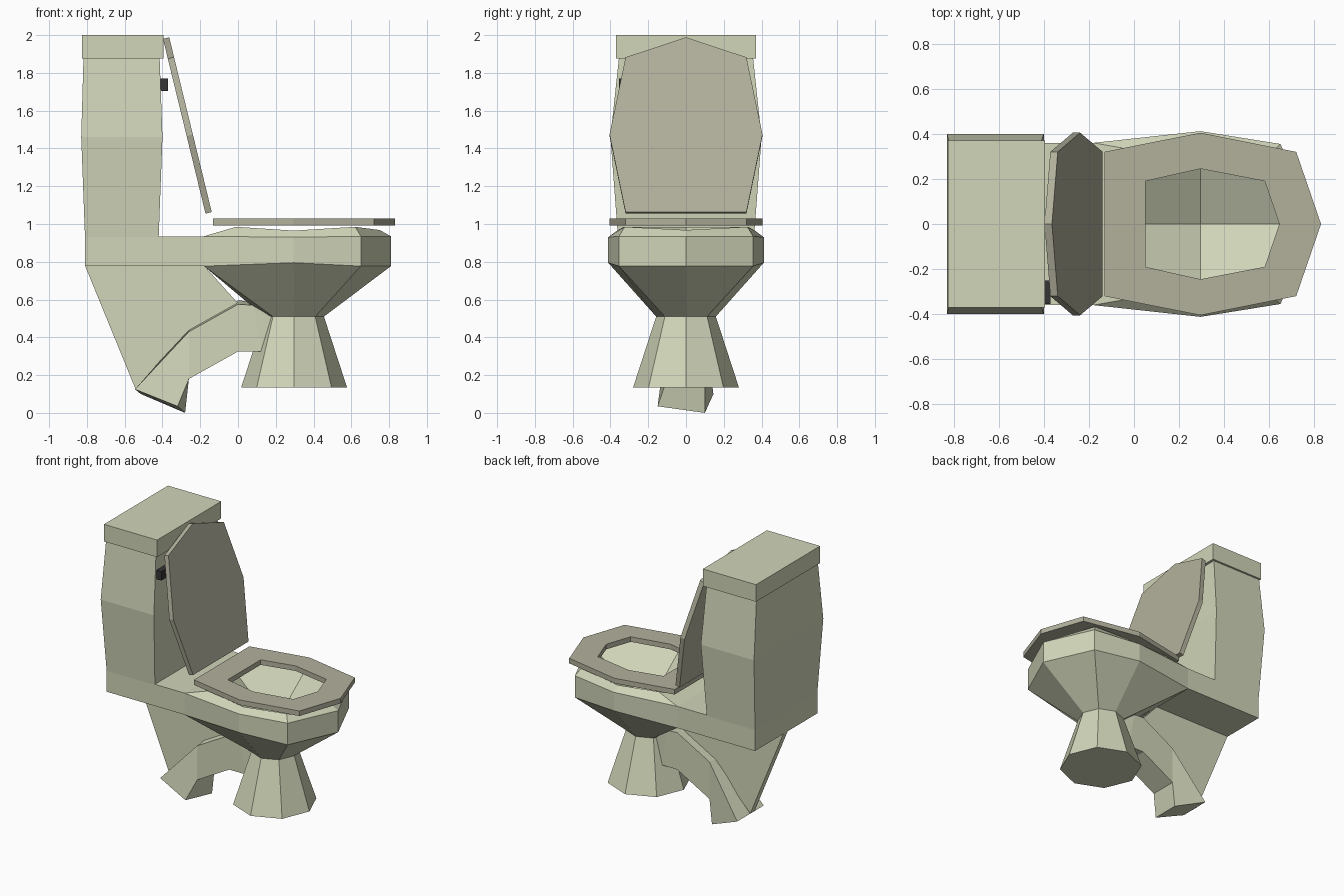
import bpy, bmesh, math
from mathutils import Vector

if "Cube" in bpy.data.objects:
    bpy.data.objects.remove(bpy.data.objects["Cube"])


def material(name, rgb):
    m = bpy.data.materials.new(name)
    m.diffuse_color = (*rgb, 1)
    m.use_nodes = True
    m.node_tree.nodes["Principled BSDF"].inputs["Base Color"].default_value = m.diffuse_color
    return m


CERAMIC = material("ceramic", (0.64, 0.67, 0.485))
SEAT = material("seat_plastic", (0.45, 0.44, 0.335))
DARK = material("dark_metal", (0.035, 0.035, 0.035))


def loft(name, rings, mat, caps=True, closed=False, extra=None):
    """Skin equal-length rings of points with flat quads."""
    bm = bmesh.new()
    vs = [[bm.verts.new(p) for p in r] for r in rings]
    n = len(rings[0])
    pairs = list(zip(vs, vs[1:])) + ([(vs[-1], vs[0])] if closed else [])
    for a, b in pairs:
        for i in range(n):
            j = (i + 1) % n
            bm.faces.new((a[i], a[j], b[j], b[i]))
    if caps and not closed:
        bm.faces.new(vs[0])
        if not extra:
            bm.faces.new(vs[-1])
    if extra:
        extra(bm, vs)
    bmesh.ops.recalc_face_normals(bm, faces=bm.faces)
    me = bpy.data.meshes.new(name)
    bm.to_mesh(me)
    bm.free()
    ob = bpy.data.objects.new(name, me)
    bpy.context.collection.objects.link(ob)
    me.materials.append(mat)
    return ob


def mirror_outline(half):
    """Half outline (y >= 0) -> full loop, points on y = 0 kept once."""
    return half + [(p[0], -p[1], *p[2:]) for p in reversed(half) if p[1] > 0]


def rim(half):
    """Loop from front tip to rear centre, then mirrored back round."""
    return half + [(x, -y, z) for x, y, z in reversed(half[1:-1])]


def rect(x0, x1, y, z):
    return [(x0, -y, z), (x1, -y, z), (x1, y, z), (x0, y, z)]


def octagon(r, z, cx=0.297):
    return [(cx + r * math.cos(k * math.pi / 4), r * math.sin(k * math.pi / 4), z)
            for k in range(8)]


# bowl: pedestal, flared underside, rim band, bevelled top
def basin(bm, vs):
    top = vs[-1]
    c = bm.verts.new((0.295, 0, 0.69))
    for k in range(0, 8, 2):
        # quads meet at the bottom; corners sit on centre lines
        bm.faces.new((c, top[k], top[k + 1], top[(k + 2) % 8]))


upper = rim([(0.75, 0, 0.968), (0.62, 0.325, 0.985), (0.295, 0.365, 0.965),
             (-0.01, 0.33, 0.985), (-0.01, 0, 0.985)])


def interior(bm, vs):
    top = vs[-1]
    c = bm.verts.new((0.295, 0, 0.69))
    bm.faces.new((c, top[0], top[1], top[2]))
    bm.faces.new((c, top[2], top[3], top[4]))
    bm.faces.new((c, top[4], top[5], top[6]))
    bm.faces.new((c, top[6], top[7], top[0]))


loft("bowl", [
    octagon(0.28, 0.135),
    octagon(0.158, 0.51),
    rim([(0.81, 0, 0.777), (0.65, 0.355, 0.777), (0.295, 0.412, 0.795),
         (-0.18, 0.36, 0.777), (-0.18, 0, 0.777)]),
    rim([(0.81, 0, 0.935), (0.65, 0.355, 0.935), (0.295, 0.412, 0.93),
         (-0.18, 0.36, 0.935), (-0.18, 0, 0.935)]),
    upper], CERAMIC, extra=interior)

# deck under the tank
loft("deck", [rect(-0.81, -0.18, 0.36, 0.777), rect(-0.81, -0.18, 0.36, 0.935)], CERAMIC)

# tank and its lid
loft("tank", [rect(-0.81, -0.42, 0.36, 0.93), rect(-0.83, -0.40, 0.40, 1.46),
              rect(-0.818, -0.415, 0.355, 1.88)], CERAMIC)
loft("tank_lid", [rect(-0.825, -0.395, 0.37, 1.875), rect(-0.825, -0.395, 0.37, 2.0)], CERAMIC)

# thin web joining the waste pipe to the deck
web = [(-0.81, 0.78), (-0.18, 0.78), (0.0, 0.58), (-0.26, 0.42), (-0.54, 0.12)]
loft("rear_web", [[(x, y, z) for x, z in web] for y in (-0.02, 0.03)], CERAMIC)


# waste pipe, with a slightly twisted open end
def pipe_ring(xt, zt, xb, zb, w=0.1):
    return [(xt, -w, zt - 0.01), (xt, w, zt + 0.01), (xb, w, zb), (xb, -w, zb)]


loft("waste_pipe", [
    [(-0.545, -0.12, 0.125), (-0.515, 0.145, 0.10), (-0.28, 0.10, 0.0), (-0.32, -0.15, 0.035)],
    pipe_ring(-0.26, 0.44, -0.26, 0.18),
    pipe_ring(0.0, 0.585, 0.0, 0.325),
    pipe_ring(0.08, 0.58, 0.13, 0.325),
    pipe_ring(0.22, 0.49, 0.2, 0.42, 0.09)], CERAMIC)

# seat ring
outer = mirror_outline([(-0.132, 0.32), (0.295, 0.405), (0.72, 0.32), (0.83, 0)])
hole = mirror_outline([(0.05, 0.19), (0.295, 0.245), (0.58, 0.19), (0.645, 0)])
loft("seat", [[(x, y, z) for x, y in loop] for loop, z in
              ((outer, 0.993), (outer, 1.03), (hole, 1.03), (hole, 0.993))],
     SEAT, closed=True)

# seat lid: the seat outline leaning back against the tank
along = Vector((-0.225, 0, 0.925)).normalized()
out = Vector((along.z, 0, -along.x))
foot = Vector((-0.172, 0, 1.055))
loft("seat_lid", [[foot + along * (x + 0.132) * 0.99 + out * t + Vector((0, y, 0))
                   for x, y in outer] for t in (0, 0.034)], SEAT)

# flush handle
loft("flush_handle", [[(x, y + 0.0, z) for x, y, z in
                       [(-0.42, -0.355, h), (-0.37, -0.355, h), (-0.37, -0.25, h), (-0.42, -0.25, h)]]
                      for h in (1.705, 1.77)], DARK)
